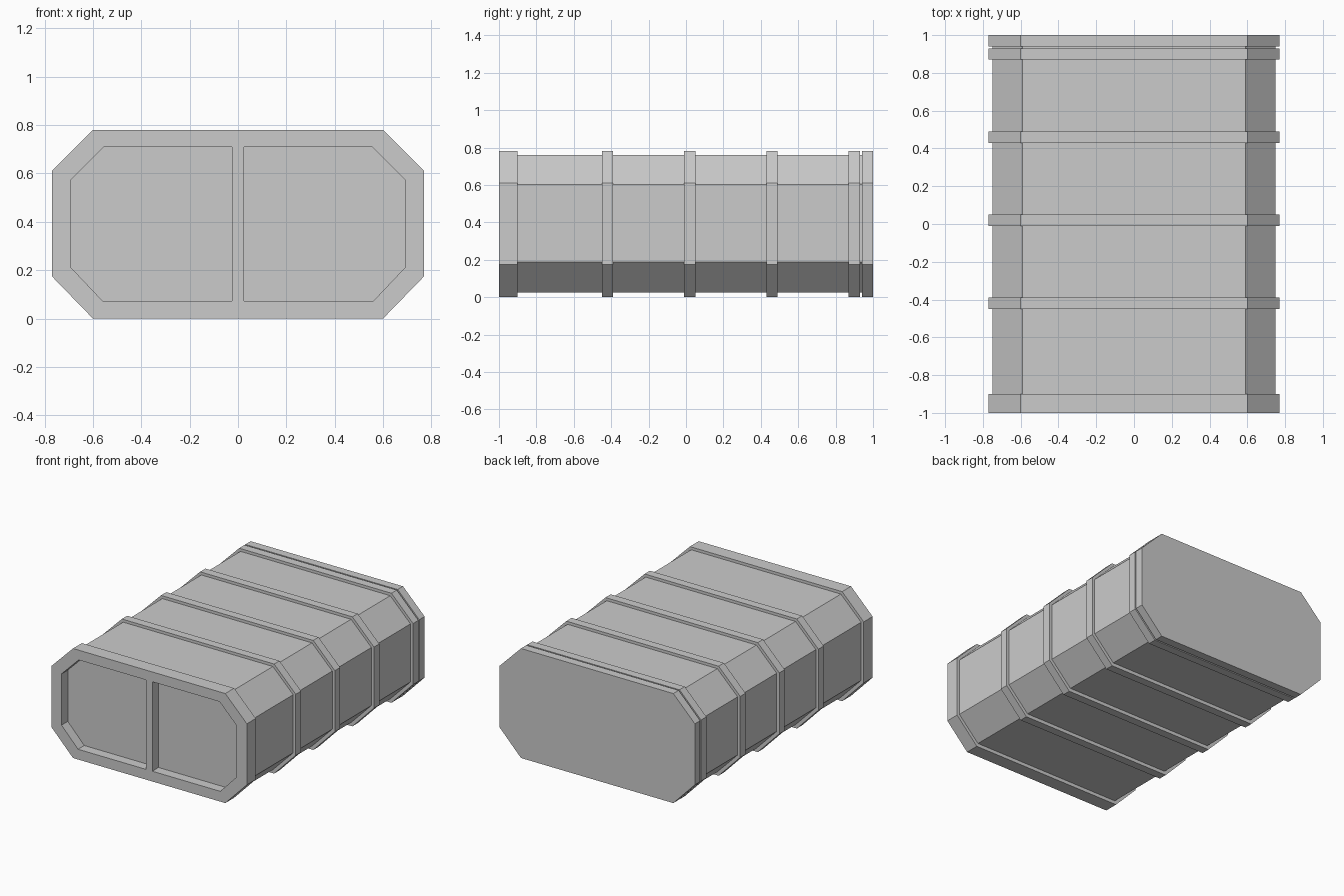
import bpy, bmesh

if "Cube" in bpy.data.objects:
    bpy.data.objects.remove(bpy.data.objects["Cube"])

grey = bpy.data.materials.new("plain grey")
grey.diffuse_color = (0.6, 0.6, 0.6, 1)
grey.use_nodes = True
grey.node_tree.nodes["Principled BSDF"].inputs["Base Color"].default_value = grey.diffuse_color


def octagon(hx, cx, z0, z1, lo, hi):
    """Chamfered section: half width, corner x, bottom, top, side limits."""
    return [(-cx, z0), (cx, z0), (hx, lo), (hx, hi),
            (cx, z1), (-cx, z1), (-hx, hi), (-hx, lo)]


def prism(name, outline, y0, y1):
    """Extrude an x-z outline along y."""
    bm = bmesh.new()
    base = bm.faces.new([bm.verts.new((x, y0, z)) for x, z in outline])
    ext = bmesh.ops.extrude_face_region(bm, geom=[base])
    moved = [g for g in ext["geom"] if isinstance(g, bmesh.types.BMVert)]
    bmesh.ops.translate(bm, verts=moved, vec=(0, y1 - y0, 0))
    bmesh.ops.recalc_face_normals(bm, faces=bm.faces[:])
    mesh = bpy.data.meshes.new(name)
    bm.to_mesh(mesh)
    bm.free()
    mesh.materials.append(grey)
    ob = bpy.data.objects.new(name, mesh)
    bpy.context.collection.objects.link(ob)
    return ob


SECTION = octagon(0.77, 0.60, 0.0, 0.78, 0.175, 0.61)

# Long inner hull
prism("hull", octagon(0.75, 0.59, 0.025, 0.76, 0.188, 0.602), -0.92, 0.97)

# Raised bands around the hull, the back end cap last
for i, (y0, y1) in enumerate([(-0.45, -0.39), (-0.01, 0.05),
                              (0.43, 0.49), (0.87, 0.93)]):
    prism(f"band_{i + 1}", SECTION, y0, y1)
prism("back_cap", SECTION, 0.94, 1.0)

# Front end: solid backing plate plus a frame with two recessed openings
front = prism("front_frame", SECTION, -1.0, -0.90)
for side, label in ((-1, "left"), (1, "right")):
    opening = [(0.025, 0.073), (0.56, 0.073), (0.69, 0.21),
               (0.69, 0.575), (0.555, 0.71), (0.025, 0.71)]
    cutter = prism(f"{label}_recess_cutter",
                   [(side * x, z) for x, z in opening], -1.1, -0.93)
    cutter.hide_render = True
    cutter.hide_set(True)
    mod = front.modifiers.new(f"{label} recess", "BOOLEAN")
    mod.operation = "DIFFERENCE"
    mod.solver = "EXACT"
    mod.object = cutter
